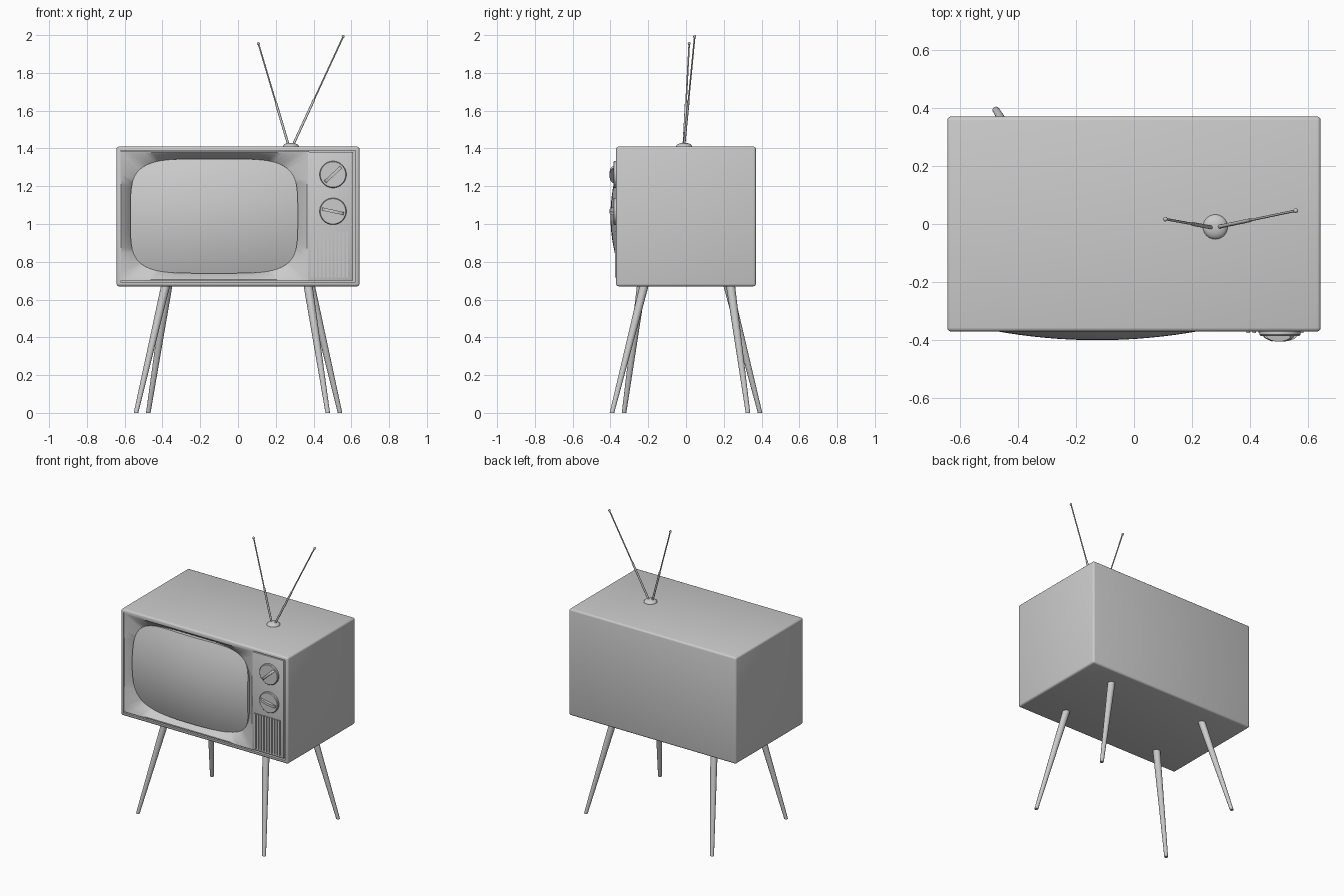
import bpy, bmesh, math
from mathutils import Vector, Matrix

if "Cube" in bpy.data.objects:
    bpy.data.objects.remove(bpy.data.objects["Cube"])


def finish(name, bm, angle=35):
    bmesh.ops.recalc_face_normals(bm, faces=bm.faces)
    mesh = bpy.data.meshes.new(name)
    bm.to_mesh(mesh)
    bm.free()
    ob = bpy.data.objects.new(name, mesh)
    bpy.context.collection.objects.link(ob)
    bpy.ops.object.select_all(action='DESELECT')
    ob.select_set(True)
    bpy.context.view_layer.objects.active = ob
    bpy.ops.object.shade_smooth_by_angle(angle=math.radians(angle))
    return ob


def box_bm(lo, hi, bevel=0.0, segments=2):
    bm = bmesh.new()
    lo, hi = Vector(lo), Vector(hi)
    bmesh.ops.create_cube(bm, size=1, matrix=Matrix.Translation((lo + hi) / 2)
                          @ Matrix.Diagonal((*(hi - lo), 1)))
    if bevel:
        bmesh.ops.bevel(bm, geom=bm.edges[:], offset=bevel, segments=segments,
                        profile=0.5, affect='EDGES')
    return bm


def loft(bm, rings, cap=True):
    """Skin closed rings of equal length."""
    loops = [[bm.verts.new(p) for p in r] for r in rings]
    for a, b in zip(loops, loops[1:]):
        for i in range(len(a)):
            j = (i + 1) % len(a)
            bm.faces.new((a[i], a[j], b[j], b[i]))
    if cap:
        bm.faces.new(loops[0])
        bm.faces.new(loops[-1])


def rod(bm, a, b, ra, rb, n=16, flat=False):
    """Tapered rod; flat gives horizontal ends."""
    a, b = Vector(a), Vector(b)
    q = Matrix() if flat else (b - a).to_track_quat('Z', 'Y').to_matrix().to_4x4()
    ring = [Vector((math.cos(t), math.sin(t), 0))
            for t in (2 * math.pi * i / n for i in range(n))]
    loft(bm, [[a + q @ (p * ra) for p in ring], [b + q @ (p * rb) for p in ring]])


def lathe(bm, profile, matrix, n=40):
    loft(bm, [[matrix @ Vector((r * math.cos(2 * math.pi * i / n),
                                r * math.sin(2 * math.pi * i / n), h))
               for i in range(n)] for r, h in profile])


# Cabinet: rounded box with a recessed front
bm = box_bm((-0.643, -0.37, 0.67), (0.643, 0.37, 1.41), 0.013, 3)
front = max((f for f in bm.faces if f.normal.y < -0.99), key=lambda f: f.calc_area())
bmesh.ops.inset_region(bm, faces=[front], thickness=0.013)
inner = bmesh.ops.extrude_discrete_faces(bm, faces=[front])['faces'][0]
bmesh.ops.translate(bm, verts=inner.verts[:], vec=(0, 0.09, 0))
finish("cabinet", bm)

# Screen outlines, sampled around a square so bezel corners stay crisp
CX, CZ, N = -0.1265, 1.042, 24
square = []
for k in range(4):
    for i in range(N):
        p = Matrix.Rotation(k * math.pi / 2, 2) @ Vector((1, -1 + 2 * i / N))
        square.append(p)
POWER = 4.4


def barrel(p):
    return p / (abs(p.x) ** POWER + abs(p.y) ** POWER) ** (1 / POWER)


A, B = 0.443, 0.303

# Sloped bezel from rectangular frame to barrel-shaped opening
bm = bmesh.new()
rect = lambda hx, hz, y: [(CX + p.x * hx, y, CZ + p.y * hz) for p in square]
curve = lambda s, y: [(CX + barrel(p).x * A * s, y, CZ + barrel(p).y * B * s) for p in square]
loft(bm, [rect(0.503, 0.344, -0.29), rect(0.503, 0.344, -0.366),
          rect(0.492, 0.336, -0.366), curve(1.0, -0.325), curve(0.98, -0.30)], cap=False)
finish("screen_bezel", bm)


# Bulging picture tube
def bulge(s):
    return [(CX + q.x * A * s, -0.40 + (0.05 * q.x ** 2 + 0.055 * q.y ** 2) * s * s,
             CZ + q.y * B * s) for q in map(barrel, square)]


bm = bmesh.new()
loft(bm, [curve(1.0, -0.30)] + [bulge(s / 10) for s in (10, 9, 8, 7, 6, 5, 4, 3, 2, 1, 0.2)])
finish("screen", bm)

# Control panel
finish("control_panel", box_bm((0.369, -0.369, 0.70), (0.61, -0.29, 1.382), 0.005))

# Speaker slats
bm = bmesh.new()
for i in range(10):
    x = 0.393 + i * 0.0205
    bmesh.ops.create_cube(bm, size=1, matrix=Matrix.Translation((x, -0.37, 0.838))
                          @ Matrix.Diagonal((0.012, 0.012, 0.245, 1)))
finish("speaker_slats", bm)

# Knobs: disc plus a half-round grip
for name, z, turn in (("channel_knob", 1.262, 43), ("volume_knob", 1.067, -12)):
    place = Matrix.Translation((0.503, -0.366, z)) @ Matrix.Rotation(math.pi / 2, 4, 'X')
    bm = bmesh.new()
    lathe(bm, [(0.071, 0), (0.071, 0.015), (0.067, 0.019)], place)
    grip = place @ Matrix.Rotation(math.radians(turn), 4, 'Z')
    arc = [(0.058 * math.cos(math.pi * i / 16), 0.017 + 0.022 * math.sin(math.pi * i / 16))
           for i in range(17)]
    loft(bm, [[grip @ Vector((u, w, h)) for u, h in arc] for w in (-0.008, 0.008)])
    finish(name, bm)

# Splayed tapered legs, arranged with half-turn symmetry
for name, top, foot in (
        ("front_right_leg", (0.37, -0.22), (0.475, -0.392)),
        ("back_right_leg", (0.382, 0.235), (0.54, 0.328)),
        ("back_left_leg", (-0.37, 0.22), (-0.475, 0.392)),
        ("front_left_leg", (-0.382, -0.235), (-0.54, -0.328))):
    bm = bmesh.new()
    rod(bm, (*foot, 0), (*top, 0.68), 0.012, 0.024, 20, flat=True)
    finish(name, bm)

# Antenna base dome
bm = bmesh.new()
dome = [(0.043 * math.cos(t), 0.022 * math.sin(t))
        for t in (math.pi / 2 * i / 8 * 0.98 for i in range(9))]
lathe(bm, [(0.043, -0.005)] + dome, Matrix.Translation((0.28, -0.01, 1.408)), 32)
finish("antenna_base", bm)

# Telescopic antenna rods with ball tips
for name, start, tip in (
        ("left_antenna", (0.268, -0.012, 1.415), (0.108, 0.017, 1.955)),
        ("right_antenna", (0.29, -0.01, 1.415), (0.557, 0.046, 1.992))):
    s, t = Vector(start), Vector(tip)
    mid = s.lerp(t, 0.42)
    bm = bmesh.new()
    rod(bm, s, mid, 0.0065, 0.0065, 12)
    rod(bm, mid, t, 0.0042, 0.0042, 12)
    bmesh.ops.create_uvsphere(bm, u_segments=16, v_segments=10, radius=0.008,
                              matrix=Matrix.Translation(t))
    finish(name, bm)
